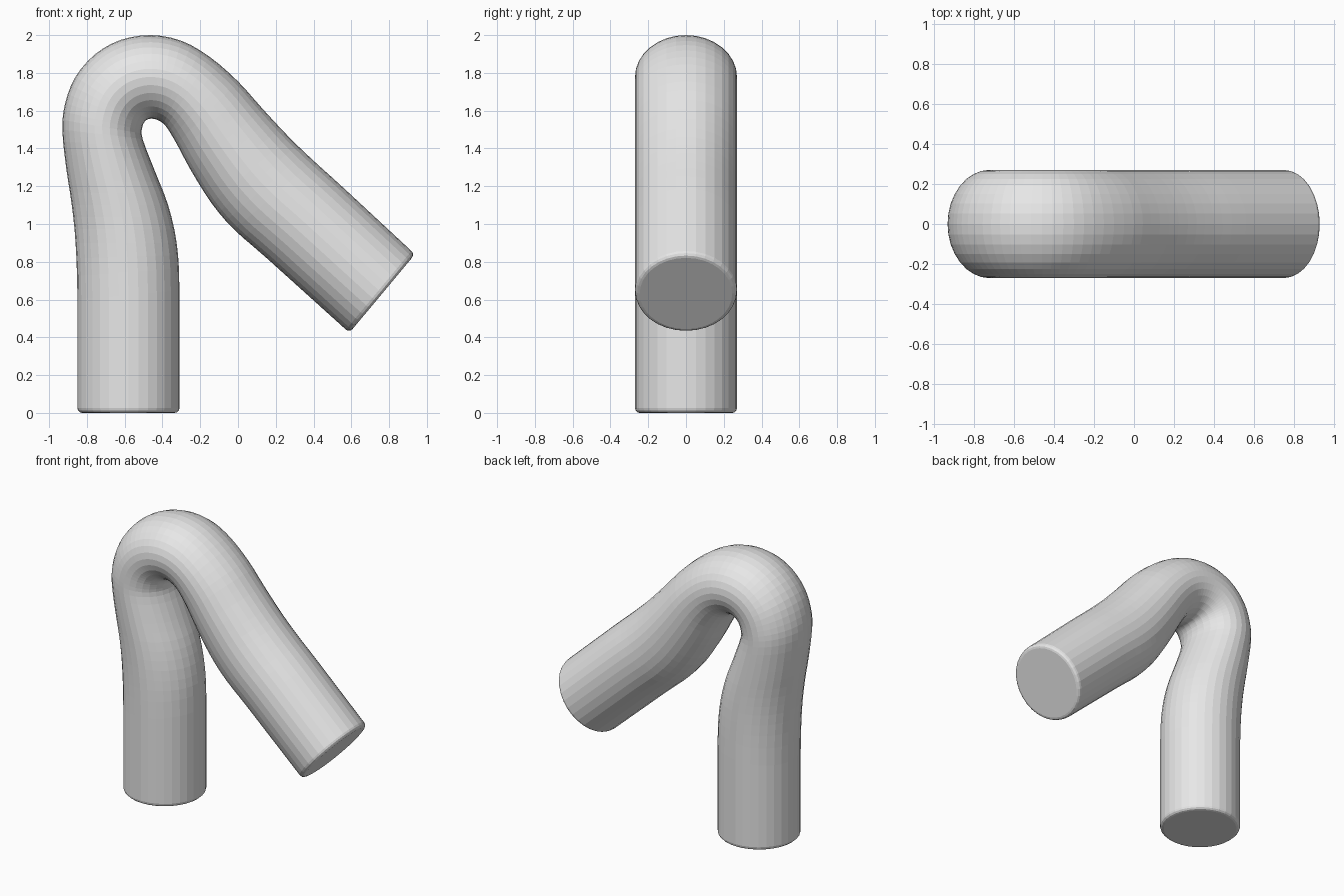
import bpy, bmesh, math
from mathutils import Vector

if "Cube" in bpy.data.objects:
    bpy.data.objects.remove(bpy.data.objects["Cube"])

SIDES = 32
STEPS = 3
DEPTH = 0.27

# Stations along the bend: outer x, z and inner x, z
stations = [Vector(s) for s in (
    (-.85, 0, -.31, 0), (-.85, .6, -.31, .65), (-.86, .9, -.325, .9),
    (-.88, 1.1, -.37, 1.1), (-.91, 1.3, -.44, 1.28), (-.93, 1.5, -.505, 1.45),
    (-.915, 1.64, -.507, 1.51), (-.86, 1.78, -.495, 1.54), (-.755, 1.9, -.48, 1.553),
    (-.62, 1.975, -.465, 1.557), (-.46, 2, -.45, 1.557), (-.3, 1.97, -.42, 1.548),
    (-.15, 1.885, -.38, 1.515), (0, 1.755, -.325, 1.425), (.13, 1.61, -.25, 1.285),
    (.27, 1.46, -.14, 1.11), (.4, 1.335, -.02, .97), (.56, 1.19, .16, .812),
    (.937, .84, .59, .424))]


def spline(a, b, c, d, t):
    """Catmull-Rom point between b and c."""
    return (b * 2 + (c - a) * t + (a * 2 - b * 5 + c * 4 - d) * t ** 2
            + (b * 3 - a - c * 3 + d) * t ** 3) / 2


# Straight ends stay single spans, the bend between them is refined
path = [stations[0]]
for i in range(1, len(stations) - 2):
    path += [spline(*stations[i - 1:i + 3], k / STEPS) for k in range(STEPS)]
path += stations[-2:]

# Elliptical rings joined into a tube with flat ends
bm = bmesh.new()
rings = []
for ox, oz, ix, iz in path:
    outer, inner = Vector((ox, 0, oz)), Vector((ix, 0, iz))
    ring = []
    for k in range(SIDES):
        a = math.tau * k / SIDES
        co = (outer + inner) / 2 + (outer - inner) / 2 * math.cos(a)
        co.y = DEPTH * math.sin(a)
        ring.append(bm.verts.new(co))
    rings.append(ring)
for r, s in zip(rings, rings[1:]):
    for k in range(SIDES):
        n = (k + 1) % SIDES
        bm.faces.new((r[k], r[n], s[n], s[k]))
caps = [bm.faces.new(rings[0]), bm.faces.new(rings[-1])]
bmesh.ops.recalc_face_normals(bm, faces=bm.faces)

# Rounded end rims
rims = [e for cap in caps for e in cap.edges]
bmesh.ops.bevel(bm, geom=rims, offset=0.025, segments=3, profile=0.5, affect='EDGES')

mesh = bpy.data.meshes.new("bent_tube")
bm.to_mesh(mesh)
bm.free()
tube = bpy.data.objects.new("bent_tube", mesh)
bpy.context.collection.objects.link(tube)

# Plain grey
grey = bpy.data.materials.new("light_grey")
grey.use_nodes = True
colour = (0.8, 0.8, 0.8, 1)
grey.diffuse_color = colour
grey.node_tree.nodes["Principled BSDF"].inputs["Base Color"].default_value = colour
mesh.materials.append(grey)
